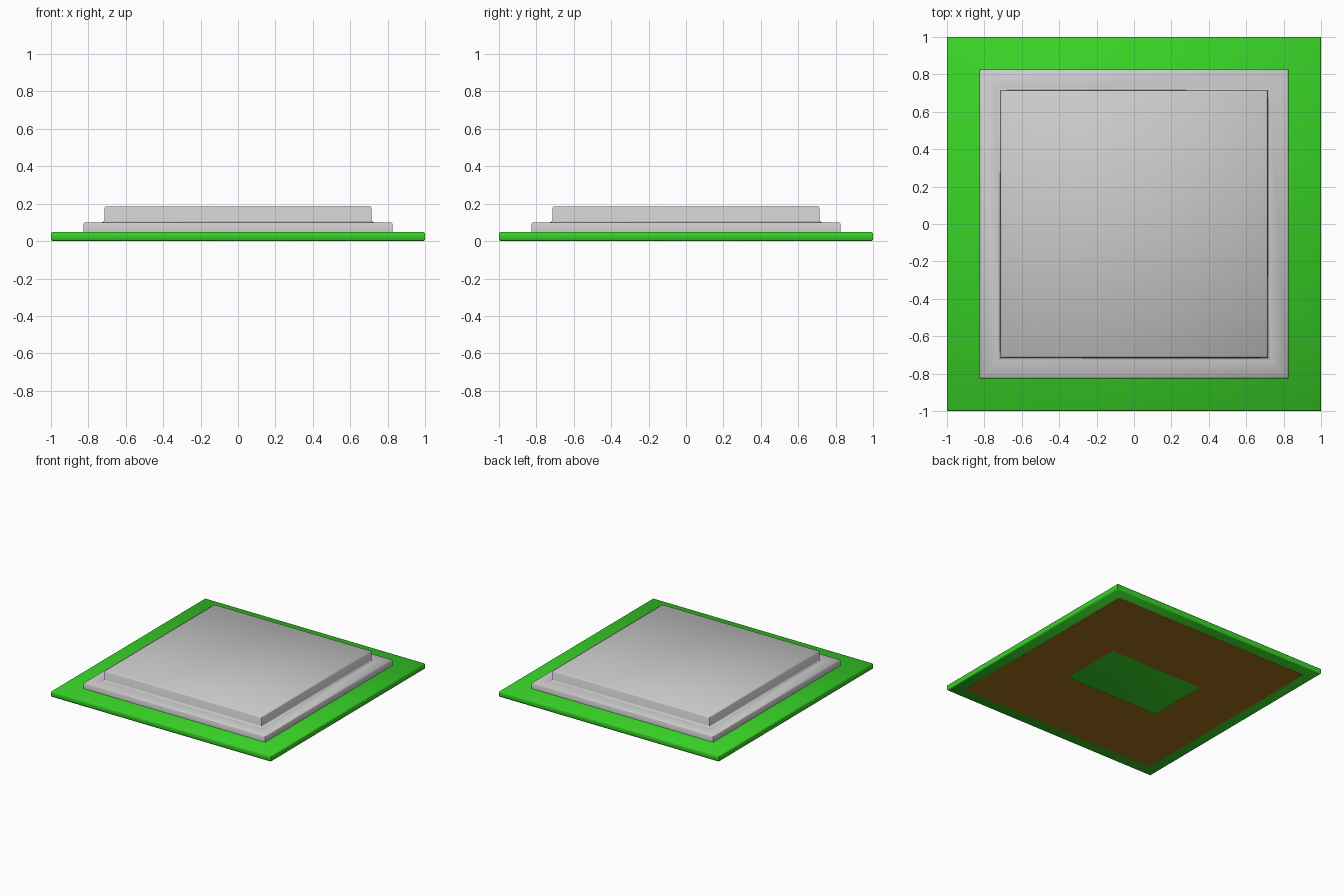
import bpy, bmesh, math

if "Cube" in bpy.data.objects:
    bpy.data.objects.remove(bpy.data.objects["Cube"])


def material(name, color):
    m = bpy.data.materials.new(name)
    m.diffuse_color = color
    m.use_nodes = True
    m.node_tree.nodes["Principled BSDF"].inputs["Base Color"].default_value = m.diffuse_color
    return m


def finish(name, bm, mat=None):
    bmesh.ops.recalc_face_normals(bm, faces=bm.faces)
    me = bpy.data.meshes.new(name)
    bm.to_mesh(me)
    bm.free()
    ob = bpy.data.objects.new(name, me)
    bpy.context.collection.objects.link(ob)
    if mat:
        me.materials.append(mat)
    bpy.ops.object.select_all(action='DESELECT')
    ob.select_set(True)
    bpy.context.view_layer.objects.active = ob
    bpy.ops.object.shade_smooth_by_angle(angle=math.radians(50))
    return ob


def square(bm, hx, hy, z):
    return [bm.verts.new((sx * hx, sy * hy, z))
            for sx, sy in ((-1, -1), (1, -1), (1, 1), (-1, 1))]


def bridge(bm, a, b):
    for i in range(4):
        j = (i + 1) % 4
        bm.faces.new((a[i], a[j], b[j], b[i]))


def stepped_block(name, profile, mat=None):
    """Stack of square outlines given as (half width, height), capped both ends."""
    bm = bmesh.new()
    rings = [square(bm, h, h, z) for h, z in profile]
    for a, b in zip(rings, rings[1:]):
        bridge(bm, a, b)
    bm.faces.new(rings[0])
    bm.faces.new(rings[-1])
    return finish(name, bm, mat)


green = material("board_green", (0.04, 0.65, 0.02, 1))
brown = material("contact_brown", (0.35, 0.16, 0.01, 1))

# Circuit board with softened edges
stepped_block("circuit_board", [(0.993, 0.001), (1.0, 0.008), (1.0, 0.043), (0.993, 0.05)], green)

# Metal lid: flange, small fillet, raised plateau
stepped_block("metal_lid", [(0.825, 0.048), (0.825, 0.094), (0.819, 0.1), (0.728, 0.1),
                            (0.719, 0.104), (0.715, 0.113), (0.715, 0.177), (0.707, 0.185)])

# Contact area underneath: thin plate with a rectangular opening
bm = bmesh.new()
loops = [square(bm, hx, hy, z) for hx, hy, z in
         ((0.905, 0.905, 0.0015), (0.905, 0.905, 0), (0.43, 0.26, 0), (0.43, 0.26, 0.0015))]
for k in range(4):
    bridge(bm, loops[k], loops[(k + 1) % 4])
finish("contact_area", bm, brown)
